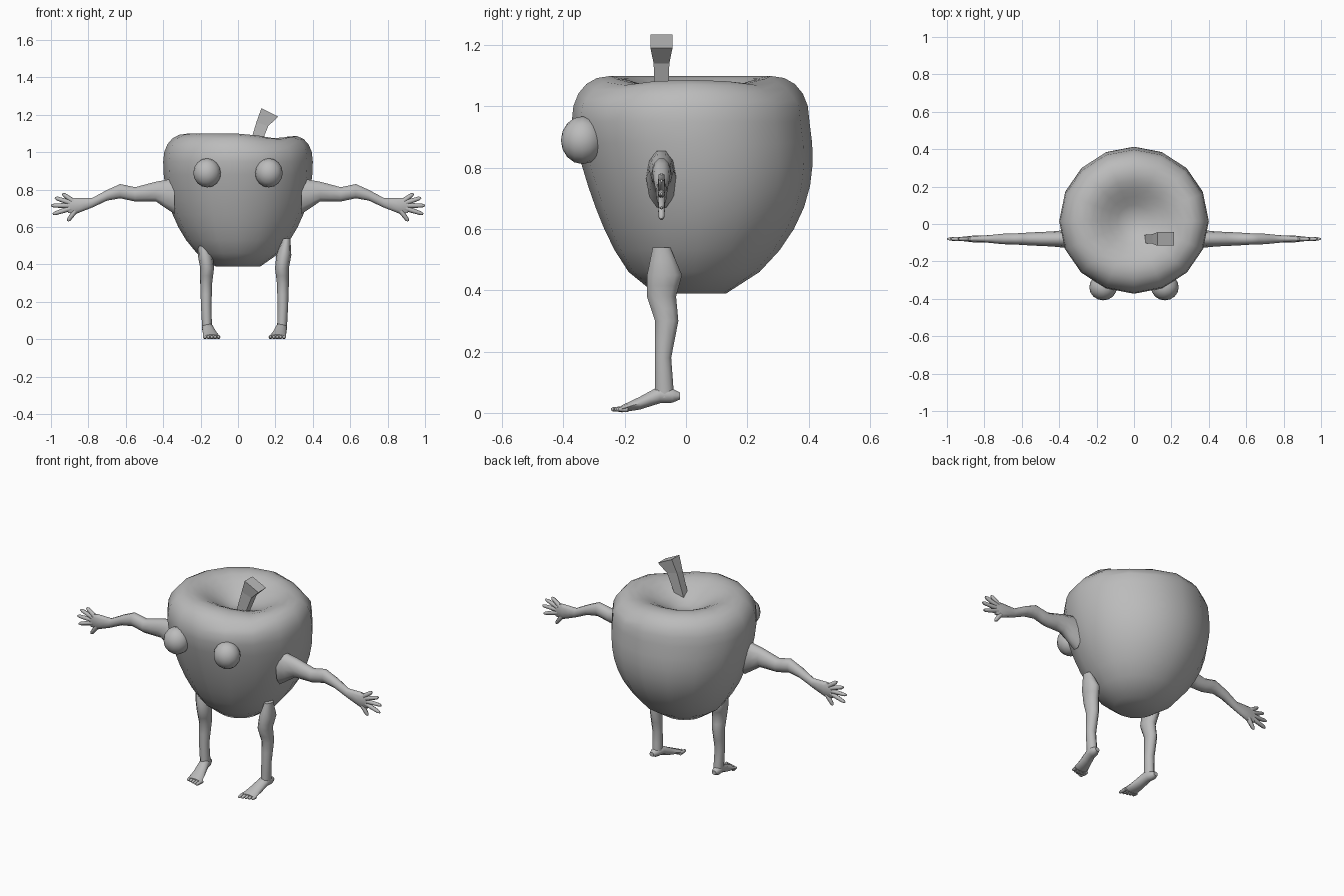
import bpy, bmesh
from math import sin, cos, exp, pi, tau, radians
from mathutils import Matrix, Vector

cube = bpy.data.objects.get("Cube")
if cube:
    bpy.data.objects.remove(cube, do_unlink=True)

grey = bpy.data.materials.new("plain grey")
grey.use_nodes = True
grey.diffuse_color = (0.5, 0.5, 0.5, 1)
shader = grey.node_tree.nodes["Principled BSDF"]
shader.inputs["Base Color"].default_value = grey.diffuse_color


def finish(name, bm, smooth=True):
    """Turn a bmesh into a named, shaded object."""
    bmesh.ops.recalc_face_normals(bm, faces=bm.faces)
    mesh = bpy.data.meshes.new(name)
    bm.to_mesh(mesh)
    bm.free()
    mesh.materials.append(grey)
    obj = bpy.data.objects.new(name, mesh)
    bpy.context.collection.objects.link(obj)
    if smooth:
        bpy.ops.object.select_all(action="DESELECT")
        obj.select_set(True)
        bpy.context.view_layer.objects.active = obj
        bpy.ops.object.shade_smooth_by_angle(angle=radians(60))


def pair(name, build, plane=0):
    """Build a part on the left, and again mirrored on the right."""
    for side in ("left", "right"):
        bm = bmesh.new()
        build(bm)
        if side == "right":
            for vert in bm.verts:
                vert.co.x = 2 * plane - vert.co.x
        finish(side + "_" + name, bm)


def section(x, y, z, wide=0, deep=0, tall=0):
    """Elliptical cross-section lying across two of the three axes."""
    axes = [Vector((wide, 0, 0)), Vector((0, deep, 0)), Vector((0, 0, tall))]
    first, second = [axis for axis in axes if axis.length]
    return Vector((x, y, z)), first, second


def loft(bm, sections, sides):
    """Skin a closed tube through the cross-sections."""
    loops = []
    for centre, first, second in sections:
        angles = [tau * i / sides for i in range(sides)]
        loops.append([bm.verts.new(centre + first * cos(a) + second * sin(a)) for a in angles])
    for lower, upper in zip(loops, loops[1:]):
        for i in range(sides):
            j = (i + 1) % sides
            bm.faces.new((lower[i], lower[j], upper[j], upper[i]))
    bm.faces.new(loops[0])
    bm.faces.new(loops[-1])


def limb(bm, joints, steps=3):
    """Loft through joints, easing the girth from one joint to the next."""
    sections = []
    for here, there in zip(joints, joints[1:]):
        for step in range(steps):
            t = step / steps
            ease = t * t * (3 - 2 * t)
            centre = here[0].lerp(there[0], t)
            girth = [a.lerp(b, ease) for a, b in zip(here[1:], there[1:])]
            sections.append((centre, *girth))
    loft(bm, sections + [joints[-1]], sides=10)


def digit(bm, start, end, side, thick, radius):
    """Finger or toe: tapered tube with a narrow tip."""
    tapers = {0: 1, 0.5: 0.9, 0.9: 0.7, 1: 0.3}
    loft(bm, [(start.lerp(end, t), side * radius * taper, thick * radius * taper)
              for t, taper in tapers.items()], sides=6)


# Apple body: swelling bowl, then a rounded rim, then a shallow dished hollow
base, shoulder, widest = 0.39, 0.95, 0.4
outline = []
for step in range(8):
    t = step / 8
    height = base + (shoulder - base) * t
    outline.append((widest * (0.3 + 0.7 * sin(pi / 2 * t ** 0.7)), height, t))
rim = 0.13
for step in range(6):
    angle = radians(18 * step)
    outline.append((widest - rim + rim * cos(angle) ** 0.9,
                    shoulder + 0.15 * sin(angle) ** 0.9, 1))
for step in range(1, 6):
    t = step / 6
    outline.append(((widest - rim) * (1 - t), 1.1 - 0.11 * t * t * (3 - 2 * t), 1))

bm = bmesh.new()
loft(bm, [section(0, 0.015 + 0.03 * sin(pi * t), z, wide=r, deep=r * 0.97)
          for r, z, t in outline], sides=16)
for vert in bm.verts:  # shallow sag on one side of the rim
    if vert.co.z > 1.03:
        vert.co.z -= 0.025 * exp(-((vert.co.x - 0.2) / 0.1) ** 2)
finish("apple_body", bm)


# Stem: leaning, flaring square bar with a slanted cut
def stem_section(x, z, half, slant):
    across = Vector((half, 0, -slant))
    deep = Vector((0, half * 0.8, 0))
    return Vector((x, -0.08, z)), across + deep, across - deep


bm = bmesh.new()
loft(bm, [stem_section(0.07, 0.98, half=0.026, slant=0),
          stem_section(0.13, 1.15, half=0.032, slant=0.01),
          stem_section(0.17, 1.213, half=0.045, slant=0.022)], sides=4)
finish("stem", bm, smooth=False)


# Arms: shoulder, upper arm, above elbow, elbow, forearm, wrist, palm, knuckles
def build_arm(bm):
    y = -0.08
    limb(bm, [section(0.34, y, 0.765, deep=0.05, tall=0.1),
              section(0.44, y, 0.79, deep=0.04, tall=0.055),
              section(0.55, y, 0.775, deep=0.035, tall=0.04),
              section(0.63, y, 0.792, deep=0.03, tall=0.04),
              section(0.7, y, 0.77, deep=0.028, tall=0.03),
              section(0.78, y, 0.73, deep=0.02, tall=0.027),
              section(0.86, y, 0.715, deep=0.018, tall=0.044),
              section(0.91, y, 0.715, deep=0.012, tall=0.042)], steps=2)


# Fingers fan out from the palm; the thumb is the lowest, after a gap
def build_fingers(bm):
    palm = Vector((0.85, -0.08, 0.715))
    for place in (0, 1, 2, 3, 5):
        angle = radians(36 - 18 * place)
        along = Vector((cos(angle), 0, sin(angle)))
        across = Vector((-sin(angle), 0, cos(angle)))
        reach = 0.15 - 0.007 * (place - 2.4) ** 2
        digit(bm, palm, palm + along * reach, across, Vector((0, 1, 0)), 0.015)


# Legs: hip, thigh, knee, calf, shin, ankle
def build_leg(bm):
    x = 0.24
    limb(bm, [section(x + 0.02, -0.08, 0.54, wide=0.02, deep=0.03),
              section(x + 0.005, -0.07, 0.45, wide=0.04, deep=0.06),
              section(x - 0.005, -0.08, 0.38, wide=0.037, deep=0.05),
              section(x, -0.063, 0.3, wide=0.032, deep=0.04),
              section(x, -0.075, 0.18, wide=0.028, deep=0.028),
              section(x - 0.005, -0.07, 0.05, wide=0.026, deep=0.033)], steps=2)


# Feet: heel, ankle, instep, ball, then a row of toes
def build_foot(bm):
    limb(bm, [section(0.24, -0.02, 0.055, wide=0.014, tall=0.012),
              section(0.238, -0.045, 0.056, wide=0.025, tall=0.024),
              section(0.232, -0.085, 0.06, wide=0.03, tall=0.03),
              section(0.22, -0.15, 0.032, wide=0.038, tall=0.022),
              section(0.21, -0.21, 0.013, wide=0.046, tall=0.012)], steps=2)
    for toe in range(5):
        root = Vector((0.174 + 0.018 * toe, -0.19, 0.012))
        reach = Vector((0, 0.006 * toe - 0.055, 0))
        digit(bm, root, root + reach, Vector((1, 0, 0)), Vector((0, 0, 1)), 0.011)


# Eyes: slightly flattened balls half sunk in the front, poles facing forward
def build_eye(bm):
    bmesh.ops.create_uvsphere(bm, u_segments=16, v_segments=8, radius=0.078)
    bmesh.ops.rotate(bm, verts=bm.verts, matrix=Matrix.Rotation(pi / 2, 3, "X"))
    bmesh.ops.scale(bm, verts=bm.verts, vec=(0.95, 0.9, 1))
    bmesh.ops.translate(bm, verts=bm.verts, vec=(0.165, -0.338, 0.89))


pair("arm", build_arm)
pair("fingers", build_fingers)
pair("eye", build_eye)
leg_plane = 0.035  # the legs stand slightly off centre
pair("leg", build_leg, leg_plane)
pair("foot", build_foot, leg_plane)
